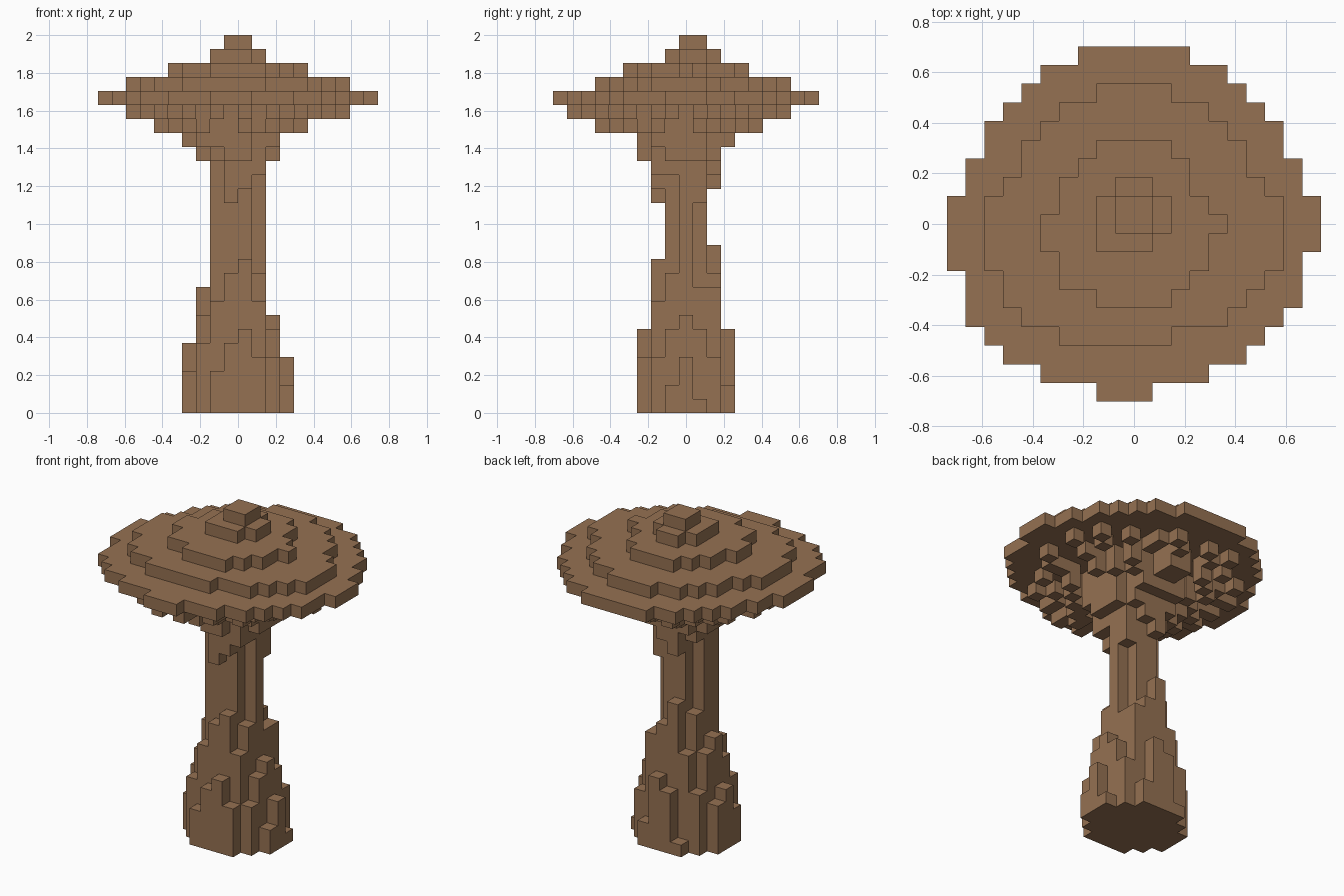
import bpy
import bmesh
import math
from mathutils import Vector

V = 2 / 27  # edge length of one block

old = bpy.data.objects.get("Cube")
if old:
    bpy.data.objects.remove(old, do_unlink=True)

brown = bpy.data.materials.new("mushroom_brown")
brown.use_nodes = True
colour = (0.3, 0.165, 0.084, 1)
brown.diffuse_color = colour
brown.node_tree.nodes["Principled BSDF"].inputs["Base Color"].default_value = colour


def disc(layer, top_row, left, right):
    """Blocks of one cap layer, given its extent left and right row by row."""
    return {(i, top_row - n, layer)
            for n, (a, b) in enumerate(zip(left, right)) for i in range(-a, b)}


def columns(table, row, first, start=None):
    """Upright block columns along x: from the ground up, or from start down."""
    out = set()
    for n, h in enumerate(table):
        span = range(h) if start is None else range(h, start)
        out |= {(first + n, row, k) for k in span}
    return out


# Stepped cap
cap = disc(22, 9,
           [3, 5, 6, 7, 8, 8, 9, 9, 10, 10, 10, 10, 9, 9, 9, 8, 7, 5, 2],
           [3, 5, 6, 7, 8, 8, 9, 9, 10, 10, 10, 9, 9, 9, 8, 7, 6, 4, 1])
cap |= disc(23, 7,
            [2, 4, 5, 6, 6, 7, 8, 8, 8, 8, 7, 7, 6, 4],
            [2, 4, 5, 6, 6, 7, 8, 8, 8, 8, 7, 6, 5, 2])
cap |= disc(24, 4, [2, 3, 4, 4, 5, 5, 4, 4, 2], [2, 3, 3, 4, 5, 4, 4, 3, 2])
cap |= disc(25, 2, [1, 2, 2, 2], [1, 2, 2, 1])
cap |= disc(26, 1, [1, 1], [1, 1])

# Gills: fine broken radial ridges that get deeper towards the stem
gills = set()
for layer, reach, core in ((21, 8.1, 2.6), (20, 5.8, 2.6), (19, 3.9, 2.4), (18, 2.8, 2.2)):
    for i in range(-9, 9):
        for j in range(-8, 8):
            x, y = i + 0.7, j + 0.3
            r = math.hypot(x, y)
            ridge = math.cos(22 * math.atan2(y, x) + 0.6) > 0.15
            if r < core or (r < reach and ridge):
                gills.add((i, j, layer))

# Stem: solid core with three notched corners
stem = {(i, j, k) for i in range(-2, 2) for j in (-1, 0, 1) for k in range(22)}
for i, j, low, high in ((1, -1, 10, 17), (1, 1, 9, 15), (-2, 1, 11, 17)):
    stem -= {(i, j, k) for k in range(low, high)}

# Flared foot, and ribs hanging below the cap
foot = {
    -3: (3, 5, 6, 4),
    -2: (5, 8, 10, 11, 8, 4),
    -1: (3, 7, 0, 0, 0, 0, 6, 2),
    0: (5, 9, 0, 0, 0, 0, 7, 4),
    1: (4, 8, 0, 0, 0, 0, 6, 1),
    2: (5, 8, 12, 10, 9, 4),
    3: (1, 5, 6, 2),
}
for row, heights in foot.items():
    stem |= columns(heights, row, -len(heights) // 2)
stem |= columns((18, 15, 16, 17), -2, -2, 22)
stem |= columns((18, 16, 17, 18), 2, -2, 22)
for row in (-1, 0, 1):
    stem |= {(side, row, k) for side in (-3, 2) for k in range(18, 22)}
stem |= {(i, -3, k) for i in (-1, 0) for k in range(18, 22)}
gills -= stem
solid = cap | gills | stem

AXES = [Vector(a) for a in ((1, 0, 0), (0, 1, 0), (0, 0, 1))]


def build(name, cells):
    """Skin the exposed sides of a set of blocks and merge the flat areas."""
    bm = bmesh.new()
    corners = {}

    def corner(p):
        key = tuple(round(c) for c in p)
        if key not in corners:
            corners[key] = bm.verts.new((key[0] * V, (key[1] - 0.5) * V, key[2] * V))
        return corners[key]

    for cell in sorted(cells):
        base = Vector(cell)
        for n in range(3):
            u, w = AXES[(n + 1) % 3], AXES[(n + 2) % 3]
            for sign in (-1, 1):
                if tuple(round(c) for c in base + sign * AXES[n]) in solid:
                    continue
                o = base + (AXES[n] if sign > 0 else Vector())
                quad = [o, o + u, o + u + w, o + w]
                bm.faces.new([corner(p) for p in quad[::sign]])
    bmesh.ops.dissolve_limit(bm, angle_limit=math.radians(1),
                             verts=bm.verts, edges=bm.edges)
    mesh = bpy.data.meshes.new(name)
    bm.to_mesh(mesh)
    bm.free()
    mesh.materials.append(brown)
    bpy.context.collection.objects.link(bpy.data.objects.new(name, mesh))


build("cap", cap)
build("gills", gills)
build("stem", stem)
